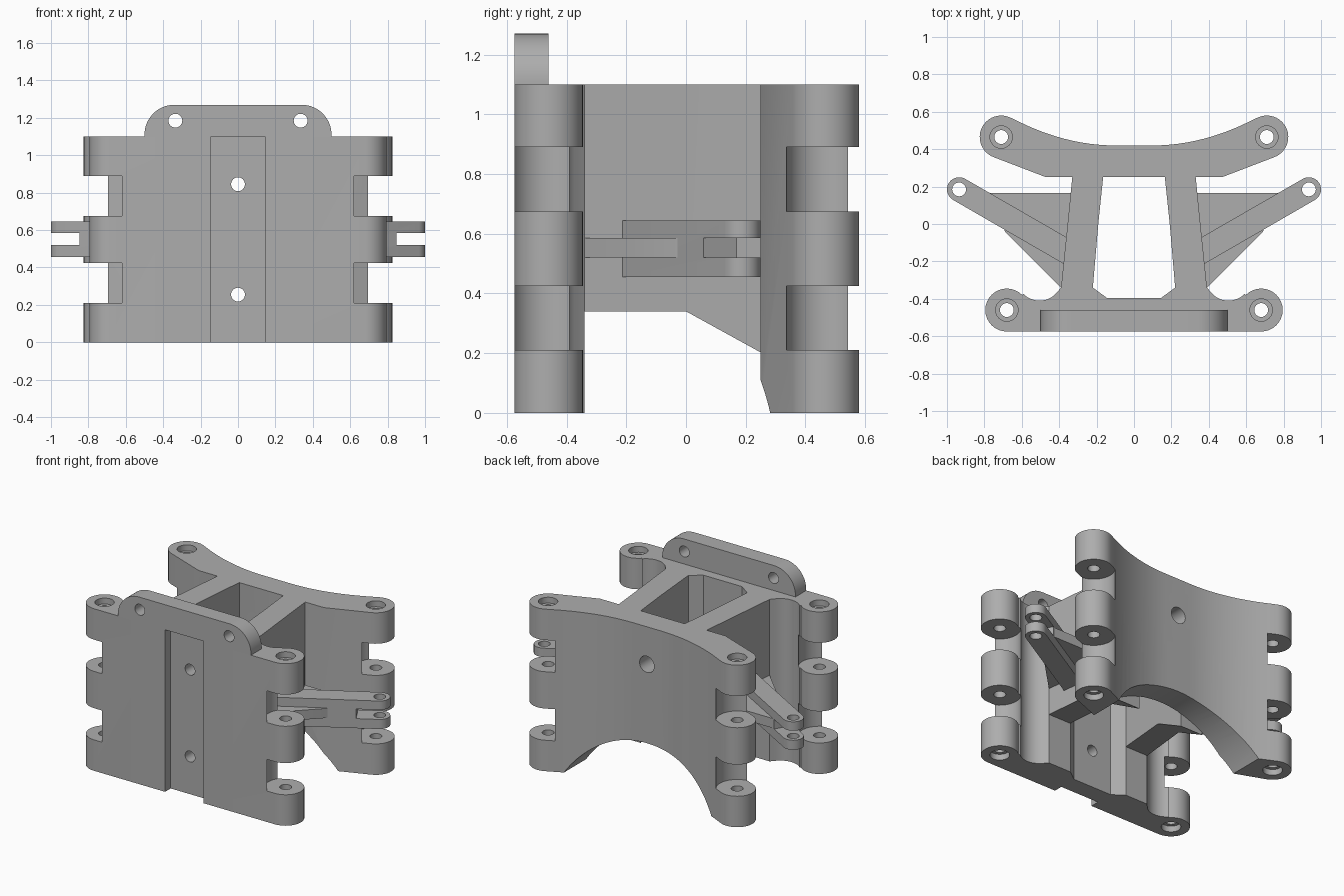
import bpy
import bmesh
from math import cos, sin, radians
from mathutils import Vector

cube = bpy.data.objects.get("Cube")
if cube:
    bpy.data.objects.remove(cube, do_unlink=True)

grey = bpy.data.materials.new("plain grey")
grey.use_nodes = True
grey.diffuse_color = (0.42, 0.42, 0.42, 1)
grey.node_tree.nodes["Principled BSDF"].inputs["Base Color"].default_value = grey.diffuse_color

HEIGHT = 1.10
GAPS = ((0.21, 0.425), (0.675, 0.89))
HOLE = 0.037


def arc(cx, cy, r, start, end, steps=14):
    angles = [radians(start + (end - start) * i / steps) for i in range(steps + 1)]
    return [(cx + r * cos(a), cy + r * sin(a)) for a in angles]


def symmetric(half):
    """Complete an outline listed on the +x side by mirroring it."""
    return half + [(-x, y) for x, y in reversed(half)]


def prism(name, outline, low, high, axis="z"):
    """Extrude an outline along z, or along y for an x-z outline.
    low may be a function of the outline point."""
    bm = bmesh.new()

    def place(p, d):
        return bm.verts.new((p[0], p[1], d) if axis == "z" else (p[0], d, p[1]))

    a = [place(p, low(p) if callable(low) else low) for p in outline]
    b = [place(p, high) for p in outline]
    bm.faces.new(a)
    bm.faces.new(b)
    for i in range(len(a)):
        j = (i + 1) % len(a)
        bm.faces.new((a[i], a[j], b[j], b[i]))
    bmesh.ops.recalc_face_normals(bm, faces=bm.faces)
    mesh = bpy.data.meshes.new(name)
    bm.to_mesh(mesh)
    bm.free()
    mesh.materials.append(grey)
    obj = bpy.data.objects.new(name, mesh)
    bpy.context.collection.objects.link(obj)
    return obj


def rod(centre, r, low, high, axis="z", steps=32):
    return prism("cutter", arc(*centre, r, 0, 360, steps)[:-1], low, high, axis)


def cut(obj, cutters):
    """Subtract the cutters, then remove them."""
    for c in cutters:
        c.hide_render = True
        mod = obj.modifiers.new("cut", "BOOLEAN")
        mod.operation = "DIFFERENCE"
        mod.solver = "EXACT"
        mod.object = c
    deps = bpy.context.evaluated_depsgraph_get()
    mesh = bpy.data.meshes.new_from_object(obj.evaluated_get(deps))
    obj.modifiers.clear()
    obj.data = mesh
    for c in cutters:
        bpy.data.objects.remove(c, do_unlink=True)


def hinge_cutters(x, y):
    """Knuckle gaps, pin holes and the end counterbores."""
    out = []
    for s in (1, -1):
        c = (s * x, y)
        out += [rod(c, 0.13, lo, hi, steps=48) for lo, hi in GAPS]
        out.append(rod(c, HOLE, -0.1, HEIGHT + 0.1))
        out.append(rod(c, 0.06, HEIGHT - 0.04, HEIGHT + 0.1))
        out.append(rod(c, 0.06, -0.1, 0.04))
    return out


# Front plate with hinge knuckles, groove and screw holes
front = (0.68, -0.46)
half = arc(*front, 0.115, -90, 136, 20)
half += arc(0.505, -0.29, 0.12, -44, -135, 10)
half += [(0.39, -0.34), (0.22, -0.34), (0.145, -0.395)]
front_plate = prism("front_plate", symmetric(half), 0, HEIGHT)
groove = [(-0.145, -0.7), (0.145, -0.7), (0.145, -0.515), (-0.145, -0.515)]
cut(front_plate, hinge_cutters(*front)
    + [prism("cutter", groove, -0.1, HEIGHT + 0.1)]
    + [rod((0, z), HOLE, -0.8, -0.2, "y") for z in (0.255, 0.845)])

# Rounded mounting tab on top of the front plate
tab_half = [(0.5, HEIGHT)] + arc(0.34, 1.11, 0.16, 0, 90)
top_tab = prism("top_tab", symmetric(tab_half), -0.575, -0.46, "y")
cut(top_tab, [rod((s * 0.335, 1.185), HOLE, -0.8, -0.2, "y") for s in (1, -1)])

# Curved back plate with hinge knuckles, arch and screw hole
back = (0.71, 0.465)
half = [(0.47, 0.25)] + arc(*back, 0.115, -69, 115, 18)
for i in range(1, 13):
    t = 1 - i / 12
    half.append((0.1 + 0.56 * t, 0.42 + 0.15 * t * t))
back_plate = prism("back_plate", symmetric(half), 0, HEIGHT)
cut(back_plate, hinge_cutters(*back)
    + [rod((0, -0.34), 0.65, 0, 0.9, "y", 96),
       rod((0, 0.845), 0.055, 0, 0.9, "y")])


def web_bottom(p):
    return 0.34 - 0.55 * max(p[1], 0)


parts = [front_plate, top_tab, back_plate]
for s, side in ((1, "left"), (-1, "right")):
    def flip(points):
        return [(s * x, y) for x, y in points]

    # Web joining the two plates
    web = [(0.22, -0.34), (0.39, -0.34), (0.355, 0), (0.33, 0.25),
           (0.165, 0.25), (0.191, 0)]
    parts.append(prism(side + "_web", flip(web), web_bottom, HEIGHT))

    # Thin gusset that braces the arm
    gusset = [(0.385, -0.34), (0.39, -0.34), (0.69, -0.04), (0.77, 0.165), (0.335, 0.165)]
    parts.append(prism(side + "_gusset", flip(gusset), 0.52, 0.585))

    # Forked side arm
    pin = Vector((0.935, 0.185))
    along = Vector((cos(radians(30)), sin(radians(30))))
    across = Vector((-along.y, along.x))
    outline = arc(*pin, 0.065, -60, 120) + [(0.345, -0.08), (0.345, -0.231)]
    arm = prism(side + "_arm", flip(outline), 0.455, 0.645)
    slot = [pin + along * a + across * b
            for a, b in ((-0.14, -0.2), (0.2, -0.2), (0.2, 0.2), (-0.14, 0.2))]
    cut(arm, [prism("cutter", flip(slot), 0.52, 0.585),
              rod((s * pin.x, pin.y), HOLE, 0.3, 0.8)])
    parts.append(arm)

# Smooth the round surfaces and keep the edges sharp
bpy.ops.object.select_all(action="DESELECT")
for obj in parts:
    obj.select_set(True)
bpy.context.view_layer.objects.active = parts[0]
bpy.ops.object.shade_smooth_by_angle(angle=radians(25))
